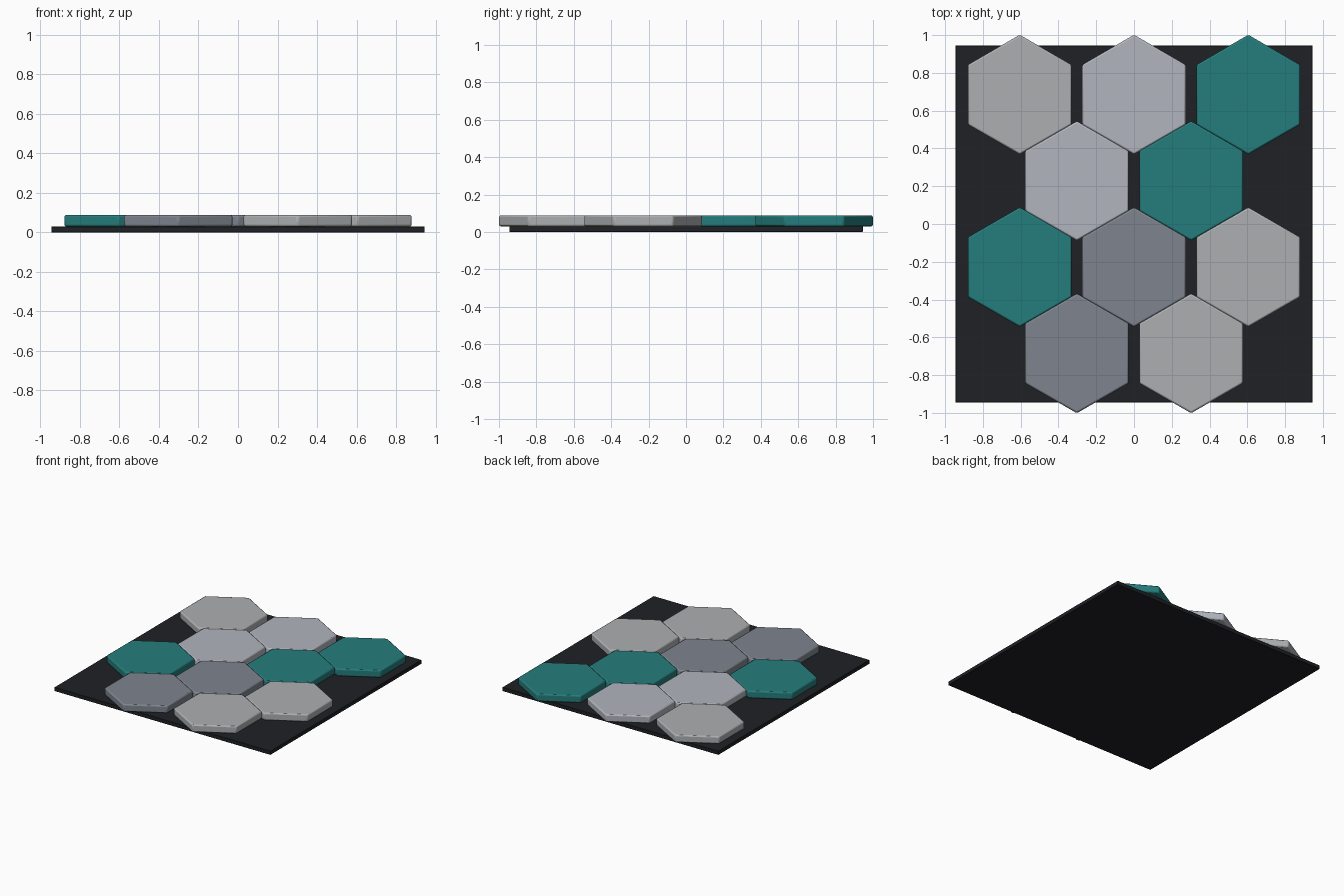
import bpy
import math

if "Cube" in bpy.data.objects:
    bpy.data.objects.remove(bpy.data.objects["Cube"])


def material(name, rgb):
    m = bpy.data.materials.new(name)
    m.diffuse_color = (*rgb, 1)
    m.use_nodes = True
    m.node_tree.nodes["Principled BSDF"].inputs["Base Color"].default_value = m.diffuse_color
    return m


DARK = material("charcoal", (0.014, 0.015, 0.018))
WARM = material("warm_grey", (0.42, 0.43, 0.44))
PALE = material("pale_grey", (0.44, 0.46, 0.51))
SLATE = material("slate", (0.21, 0.235, 0.275))
TEAL = material("teal", (0.018, 0.205, 0.2))


def finish(ob, name, mat, width, segments):
    ob.name = name
    ob.data.materials.append(mat)
    bev = ob.modifiers.new("edge", 'BEVEL')
    bev.width = width
    bev.segments = segments
    bpy.ops.object.shade_smooth_by_angle(angle=math.radians(30))


# thin square backing board
bpy.ops.mesh.primitive_cube_add(size=1, location=(0, 0, 0.015))
board = bpy.context.object
board.scale = (1.89, 1.89, 0.03)
bpy.ops.object.transform_apply(location=False, rotation=False)
finish(board, "backing_board", DARK, 0.002, 1)

# staggered rows of pointy-top hexagonal tiles, back to front
STEP_X, STEP_Y, RADIUS = 0.605, 0.4565, 0.3168
rows = [(WARM, PALE, TEAL), (PALE, TEAL), (TEAL, SLATE, WARM), (SLATE, WARM)]
for r, row in enumerate(rows):
    for c, mat in enumerate(row):
        x = (c - (len(row) - 1) / 2) * STEP_X
        y = (1.5 - r) * STEP_Y
        bpy.ops.mesh.primitive_cylinder_add(
            vertices=6, radius=RADIUS, depth=0.058, location=(x, y, 0.059))
        finish(bpy.context.object, f"hex_tile_{r + 1}_{c + 1}", mat, 0.009, 2)
